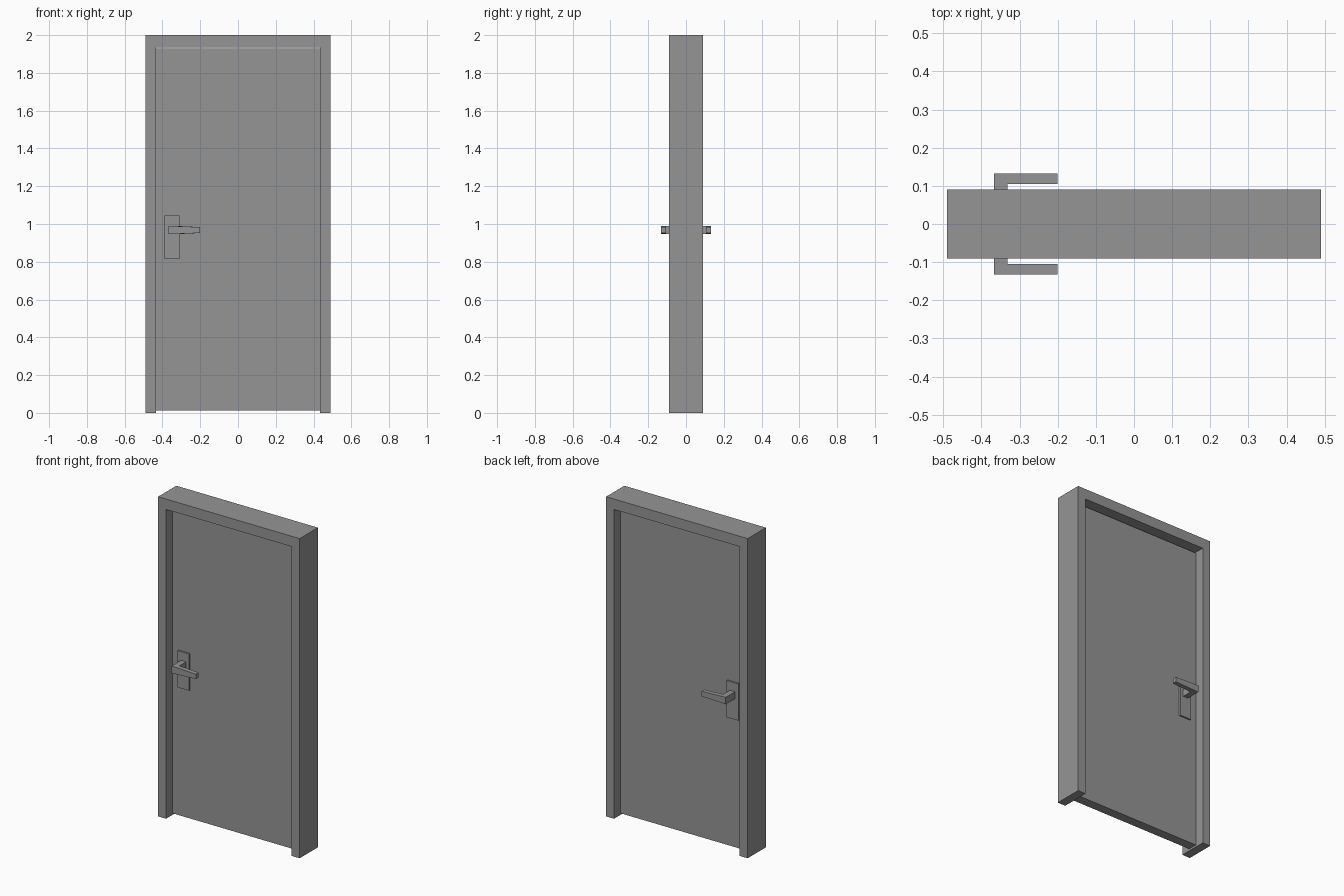
import bpy
import bmesh

cube = bpy.data.objects.get("Cube")
if cube:
    bpy.data.objects.remove(cube, do_unlink=True)

grey = bpy.data.materials.new("plain grey")
grey.use_nodes = True
COLOUR = (0.3, 0.3, 0.3, 1)
grey.diffuse_color = COLOUR
grey.node_tree.nodes["Principled BSDF"].inputs["Base Color"].default_value = COLOUR


def extrude_profile(name, points, direction):
    """Make a solid by extruding a flat outline along a direction."""
    bm = bmesh.new()
    face = bm.faces.new([bm.verts.new(p) for p in points])
    result = bmesh.ops.extrude_face_region(bm, geom=[face])
    moved = [v for v in result["geom"] if isinstance(v, bmesh.types.BMVert)]
    bmesh.ops.translate(bm, verts=moved, vec=direction)
    bmesh.ops.recalc_face_normals(bm, faces=bm.faces)
    mesh = bpy.data.meshes.new(name)
    bm.to_mesh(mesh)
    bm.free()
    mesh.materials.append(grey)
    obj = bpy.data.objects.new(name, mesh)
    bpy.context.collection.objects.link(obj)
    return obj


def box(name, x, y, z):
    outline = [(x[0], y[0], z[0]), (x[1], y[0], z[0]),
               (x[1], y[0], z[1]), (x[0], y[0], z[1])]
    return extrude_profile(name, outline, (0, y[1] - y[0], 0))


# Door frame: one U-shaped outline, open at the floor
W, D, H = 0.49, 0.09, 2.0
INNER, HEAD = 0.435, 1.935
frame = [(-W, 0), (-W, H), (W, H), (W, 0),
         (INNER, 0), (INNER, HEAD), (-INNER, HEAD), (-INNER, 0)]
extrude_profile("door_frame", [(x, -D, z) for x, z in frame], (0, 2 * D, 0))

# Door leaf, with small gaps above and below
LEAF = 0.03
box("door_leaf", (-0.434, 0.434), (-LEAF, LEAF), (0.012, 1.929))

# Matching handle sets on both faces
MID = 0.968
for side, label in ((-1, "front"), (1, "back")):
    box(label + "_handle_plate", (-0.39, -0.31),
        (side * LEAF, side * (LEAF + 0.01)), (0.815, 1.045))

    # L-shaped lever: neck out from the plate, then a bar tapering to its tip
    neck, tip, low = -0.367, -0.2, 0.946
    outline = [(neck, 0.038), (-0.332, 0.038), (-0.332, 0.105),
               (tip, 0.105), (tip, 0.132), (neck, 0.132)]
    lever = extrude_profile(label + "_handle_lever",
                            [(x, side * y, low) for x, y in outline],
                            (0, 0, 2 * (MID - low)))
    for v in lever.data.vertices:
        if v.co.x > tip - 0.01:
            v.co.z = MID + (v.co.z - MID) * 0.7
